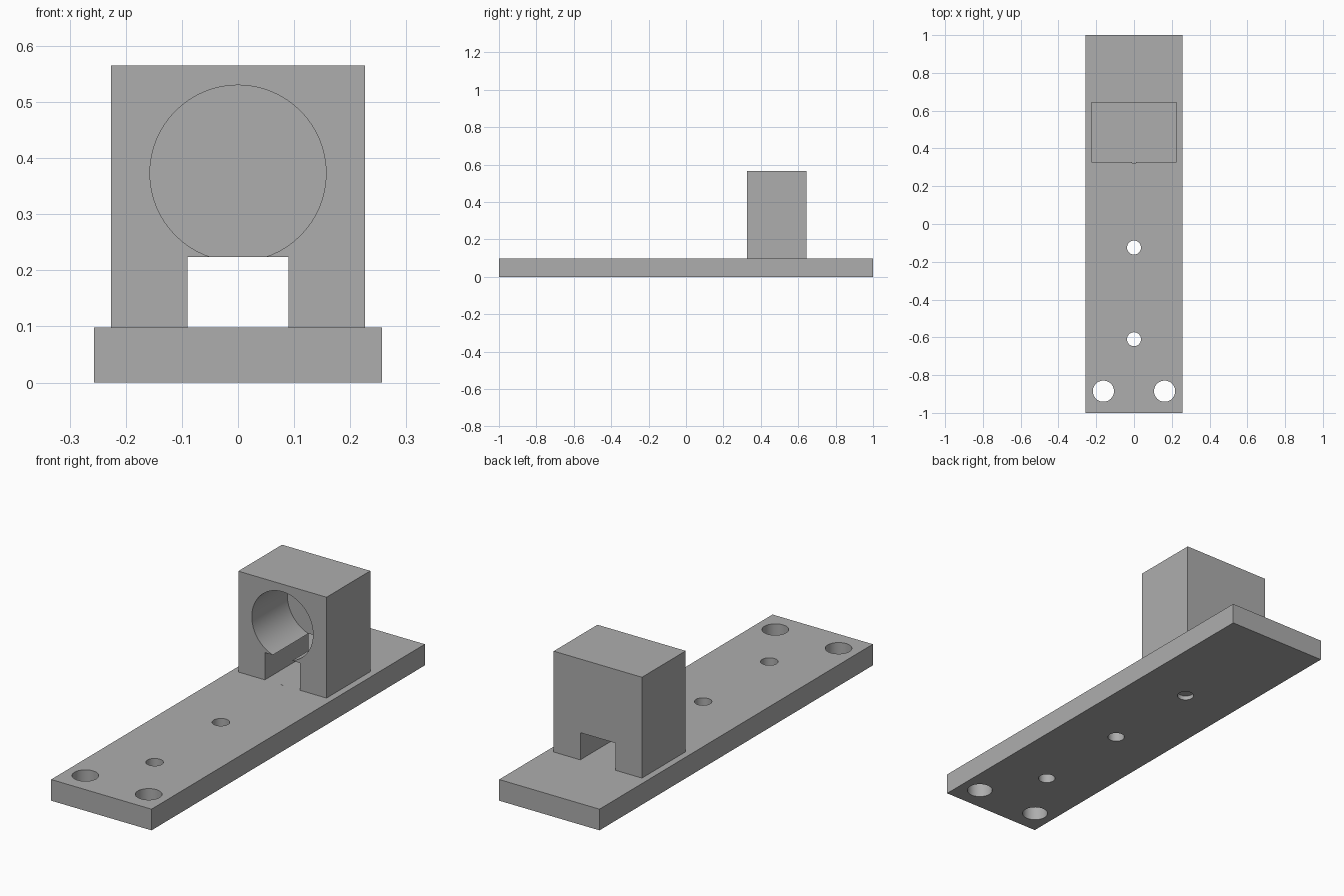
import bpy
import math

cube = bpy.data.objects.get("Cube")
if cube:
    bpy.data.objects.remove(cube, do_unlink=True)

# One plain grey for the whole bracket
grey = bpy.data.materials.new("plain_grey")
grey.use_nodes = True
colour = (0.42, 0.42, 0.42, 1)
grey.diffuse_color = colour
grey.node_tree.nodes["Principled BSDF"].inputs["Base Color"].default_value = colour


def box(name, low, high):
    centre = [(a + b) / 2 for a, b in zip(low, high)]
    bpy.ops.mesh.primitive_cube_add(size=1, location=centre)
    ob = bpy.context.object
    ob.name = name
    ob.scale = [b - a for a, b in zip(low, high)]
    bpy.ops.object.transform_apply(location=True, rotation=False, scale=True)
    ob.data.materials.append(grey)
    return ob


def cylinder(name, radius, depth, centre, tilt=0):
    bpy.ops.mesh.primitive_cylinder_add(vertices=64, radius=radius, depth=depth,
                                        location=centre, rotation=(tilt, 0, 0))
    ob = bpy.context.object
    ob.name = name
    ob.data.materials.append(grey)
    return ob


def cut(target, cutter):
    mod = target.modifiers.new("cut", "BOOLEAN")
    mod.operation = "DIFFERENCE"
    mod.solver = "EXACT"
    mod.object = cutter
    bpy.ops.object.select_all(action="DESELECT")
    target.select_set(True)
    bpy.context.view_layer.objects.active = target
    bpy.ops.object.modifier_apply(modifier=mod.name)
    bpy.data.objects.remove(cutter, do_unlink=True)


def finish(ob):
    bpy.ops.object.select_all(action="DESELECT")
    ob.select_set(True)
    bpy.context.view_layer.objects.active = ob
    bpy.ops.object.shade_smooth_by_angle(angle=math.radians(30))


plate_top = 0.098
front, back = 0.325, 0.645

# Base plate with two mounting holes and a row of three screw holes
plate = box("base_plate", (-0.257, -1, 0), (0.257, 1, plate_top))
for side in (-1, 1):
    cut(plate, cylinder("mounting_hole", 0.056, 0.4, (side * 0.162, -0.885, 0)))
for i in range(3):
    cut(plate, cylinder("screw_hole", 0.037, 0.4, (0, -0.61 + i * 0.485, 0)))
finish(plate)

# Holder block, sunk into the plate so it closes the rear screw hole
block = box("holder_block", (-0.226, front, 0.02), (0.226, back, 0.565))

# Blind round socket in the front, then a square slot right through
bore_end = front + 0.26
start = front - 0.1
cut(block, cylinder("socket", 0.157, bore_end - start,
                    (0, (start + bore_end) / 2, 0.373), math.pi / 2))
cut(block, box("slot", (-0.09, start, plate_top), (0.09, back + 0.1, 0.224)))
finish(block)
